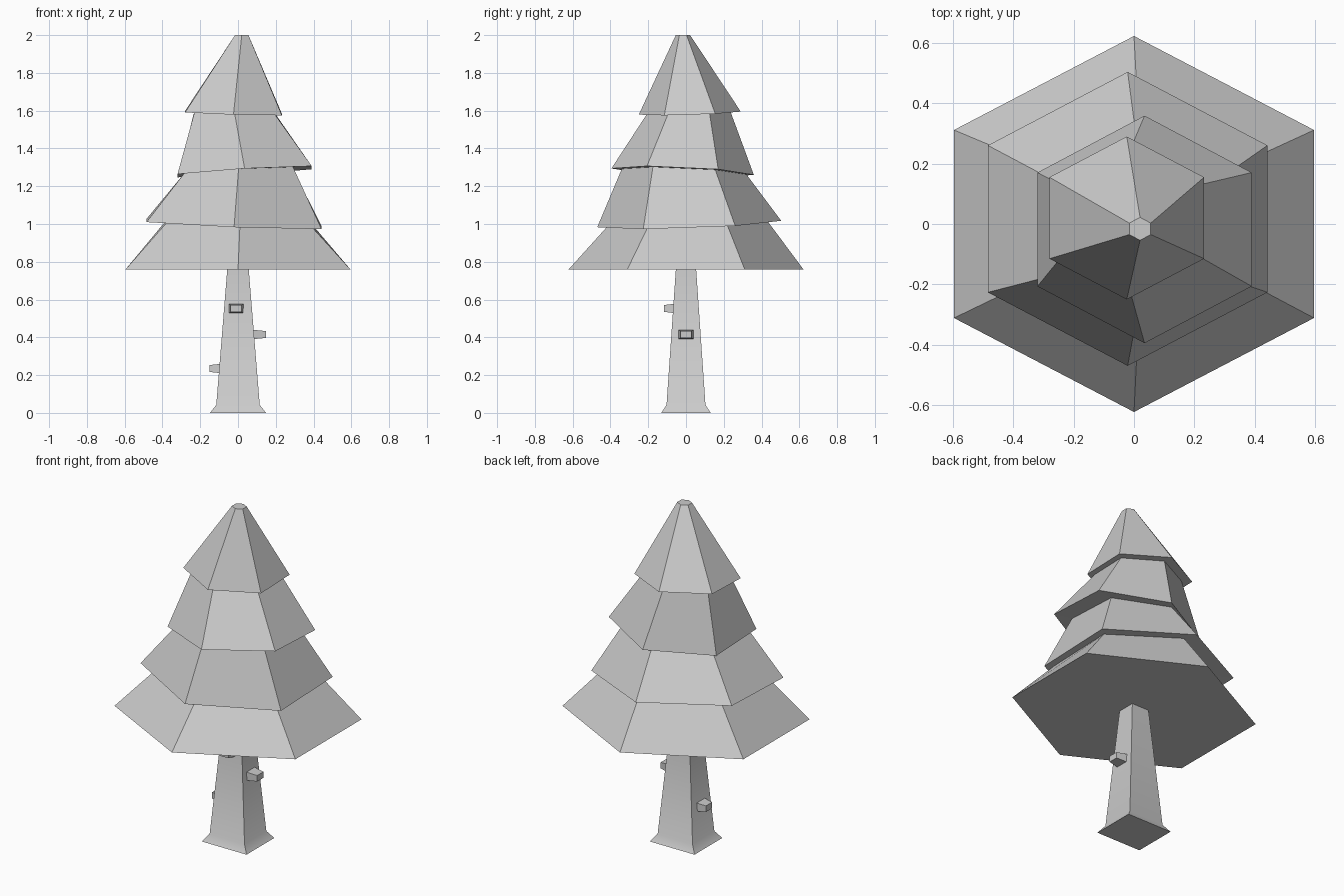
import bpy
from math import cos, sin, radians

if "Cube" in bpy.data.objects:
    bpy.data.objects.remove(bpy.data.objects["Cube"])


def loft(name, rings):
    """Skin equal-sized rings of points and cap both ends."""
    n = len(rings[0])
    verts = [p for r in rings for p in r]
    faces = [tuple(reversed(range(n))), tuple(range(len(verts) - n, len(verts)))]
    for k in range(len(rings) - 1):
        a, b = k * n, (k + 1) * n
        for i in range(n):
            j = (i + 1) % n
            faces.append((a + i, a + j, b + j, b + i))
    mesh = bpy.data.meshes.new(name)
    mesh.from_pydata(verts, [], faces)
    obj = bpy.data.objects.new(name, mesh)
    bpy.context.collection.objects.link(obj)
    return obj


def hexagon(cx, cy, rx, ry, z, sx=0, sy=0):
    """Six-sided ring, tilted by slopes sx and sy."""
    pts = []
    for i in range(6):
        a = radians(30 + 60 * i)
        dx, dy = rx * cos(a), ry * sin(a)
        pts.append((cx + dx, cy + dy, z + sx * dx + sy * dy))
    return pts


def rect(hx, hy, z):
    return [(-hx, -hy, z), (hx, -hy, z), (hx, hy, z), (-hx, hy, z)]


# Foliage: stepped tiers, each with a tilted skirt
tilt2, tilt3, tilt4 = (-0.04, 0.035), (0.06, -0.045), (-0.03, 0.03)
loft("foliage", [
    hexagon(0, 0, 0.689, 0.623, 0.758),
    hexagon(0.01, 0.007, 0.447, 0.425, 1.0, *tilt2),
    hexagon(-0.021, 0.017, 0.535, 0.487, 1.0, *tilt2),
    hexagon(0.003, -0.01, 0.333, 0.33, 1.277, *tilt3),
    hexagon(0.035, -0.018, 0.410, 0.377, 1.277, *tilt3),
    hexagon(-0.017, 0.014, 0.247, 0.222, 1.587, *tilt4),
    hexagon(-0.024, 0.02, 0.296, 0.27, 1.587, *tilt4),
    hexagon(0.02, -0.016, 0.041, 0.038, 2.0),
])

# Trunk: tapered square post with a flared foot
trunk = loft("trunk", [
    rect(0.148, 0.131, 0),
    rect(0.115, 0.103, 0.043),
    rect(0.056, 0.053, 0.77),
])
bpy.context.view_layer.objects.active = trunk
trunk.select_set(True)
bpy.ops.object.shade_smooth_by_angle(angle=radians(45))

# Branch stubs: small tapered blocks pointing out of the trunk
stubs = [
    ("front_stub", (-0.01, -0.05, 0.553), -90, 0.067),
    ("right_stub", (0.07, 0, 0.415), 0, 0.077),
    ("left_stub", (-0.08, 0, 0.235), 180, 0.072),
]
for name, loc, turn, length in stubs:
    stub = loft(name, [
        [(x, y * wy, z * wz) for y, z in ((-1, -1), (1, -1), (1, 1), (-1, 1))]
        for x, wy, wz in ((0, 0.041, 0.026), (length, 0.029, 0.018))
    ])
    stub.location = loc
    stub.rotation_euler.z = radians(turn)
